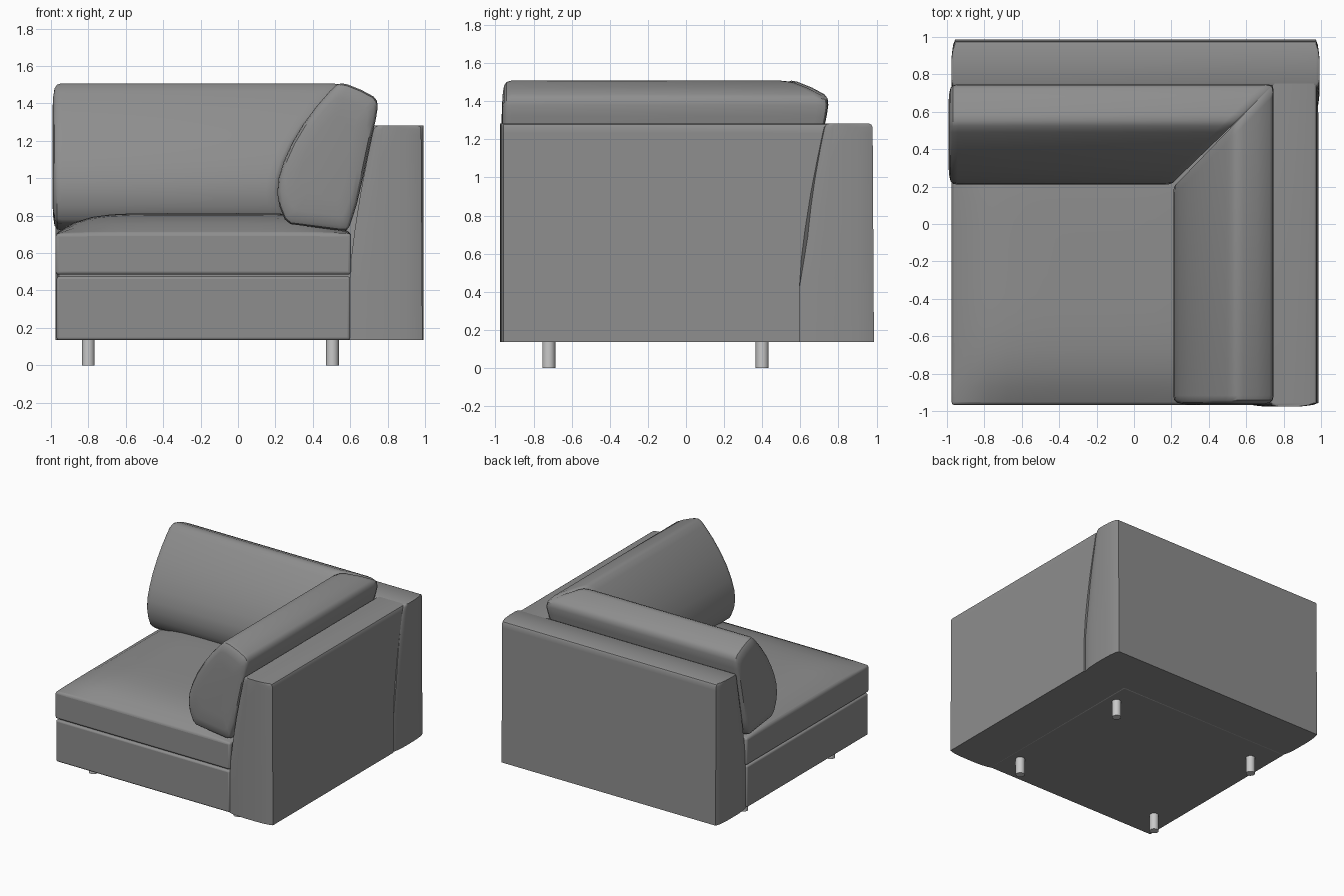
import bpy, bmesh
from mathutils import Vector

if "Cube" in bpy.data.objects:
    bpy.data.objects.remove(bpy.data.objects["Cube"], do_unlink=True)


def material(name, value):
    m = bpy.data.materials.new(name)
    m.use_nodes = True
    colour = (value, value, value, 1)
    m.diffuse_color = colour
    bsdf = m.node_tree.nodes["Principled BSDF"]
    bsdf.inputs["Base Color"].default_value = colour
    bsdf.inputs["Roughness"].default_value = 0.8
    return m


FABRIC = material("grey fabric", 0.27)
METAL = material("light metal", 0.58)


def finish(name, bm, mat, bevel=0, angle=0.6):
    bmesh.ops.recalc_face_normals(bm, faces=bm.faces)
    mesh = bpy.data.meshes.new(name)
    bm.to_mesh(mesh)
    bm.free()
    mesh.materials.append(mat)
    obj = bpy.data.objects.new(name, mesh)
    bpy.context.collection.objects.link(obj)
    if bevel:
        mod = obj.modifiers.new("Bevel", 'BEVEL')
        mod.width, mod.segments = bevel, 3
        mod.limit_method, mod.angle_limit = 'ANGLE', 0.8
    bpy.ops.object.select_all(action='DESELECT')
    obj.select_set(True)
    bpy.context.view_layer.objects.active = obj
    bpy.ops.object.shade_smooth_by_angle(angle=angle)
    return obj


def sweep(name, profile, rings, scale_height, along_x):
    """Loft a (across, height) profile through (position rule, scale) rings."""
    bm = bmesh.new()
    n = len(profile)
    mid_u = (min(p[0] for p in profile) + max(p[0] for p in profile)) / 2
    mid_z = (min(p[1] for p in profile) + max(p[1] for p in profile)) / 2
    loops = []
    for place, s in rings:
        loop = []
        for u, z in profile:
            t = place(u, z)
            across = mid_u + (u - mid_u) * s
            height = mid_z + (z - mid_z) * s if scale_height else z
            co = (t, across, height) if along_x else (across, t, height)
            loop.append(bm.verts.new(co))
        loops.append(loop)
    for a, b in zip(loops, loops[1:]):
        for i in range(n):
            j = (i + 1) % n
            bm.faces.new((a[i], a[j], b[j], b[i]))
    bm.faces.new(loops[0])
    bm.faces.new(loops[-1])
    return finish(name, bm, FABRIC)


def at(t):
    return lambda u, z: t


def block(name, low, high, cuts=0):
    """Box between two corners, its flat sides gridded in x and y."""
    bm = bmesh.new()
    bmesh.ops.create_cube(bm, size=1)
    low, high = Vector(low), Vector(high)
    for v in bm.verts:
        v.co = [l + (c + 0.5) * (h - l) for l, c, h in zip(low, v.co, high)]
    if cuts:
        edges = [e for e in bm.edges if abs(e.verts[0].co.z - e.verts[1].co.z) < 0.01]
        bmesh.ops.subdivide_edges(bm, edges=edges, cuts=cuts, use_grid_fill=True)
    return bm


# Base box under the seat
finish("seat_base", block("seat_base", (-0.97, -0.965, 0.135), (0.6, 0.6, 0.475)),
       FABRIC, bevel=0.014)

# Seat cushion with a domed top
bm = block("seat_cushion", (-0.975, -0.968, 0.485), (0.605, 0.61, 0.705), cuts=15)
for v in bm.verts:
    if v.co.z > 0.6:
        fx = 1 - abs((v.co.x + 0.185) / 0.79) ** 6
        fy = 1 - abs((v.co.y + 0.18) / 0.79) ** 5
        v.co.z += 0.108 * max(fx, 0) * max(fy, 0)
finish("seat_cushion", bm, FABRIC, bevel=0.016)

# Arm and back share one leaning profile, rounded at the top
inner = [(0.595, 0.135), (0.595, 0.42), (0.605, 0.57), (0.625, 0.73), (0.655, 0.92),
         (0.69, 1.1), (0.717, 1.23), (0.725, 1.263), (0.736, 1.277), (0.752, 1.283)]
outer = []
for i, (u, z) in enumerate(inner):
    tuck = 0.02 if i == 9 else 0.007 if i == 8 else 0
    outer.append((0.987 - 0.006 * z - tuck, z))
wall = inner + outer[::-1]
lean = {z: u for u, z in inner}
bulge = [(0, 0.3), (0.003, 0.6), (0.01, 0.85), (0.02, 1)]

rings = [(at(-0.977 + d), s) for d, s in bulge]
sweep("arm", wall, rings + [(lambda u, z: lean[z], 1)], False, False)
sweep("back", wall, rings + [(at(0.993 - d), s) for d, s in bulge[::-1]], False, True)

# Two wedge cushions that meet in a mitred corner
pillow = [(0.28, 0.755), (0.25, 0.78), (0.222, 0.85), (0.21, 0.92), (0.217, 1.0),
          (0.245, 1.09), (0.29, 1.19), (0.35, 1.29), (0.42, 1.385), (0.49, 1.465),
          (0.525, 1.498), (0.553, 1.508), (0.585, 1.502), (0.66, 1.472), (0.725, 1.437),
          (0.743, 1.415), (0.747, 1.38), (0.738, 1.32), (0.715, 1.22), (0.675, 1.03),
          (0.635, 0.86), (0.598, 0.745), (0.58, 0.722), (0.55, 0.72), (0.42, 0.737)]
soft = [(0, 0.55), (0.004, 0.8), (0.012, 0.93), (0.025, 0.98), (0.05, 1)]
mitre = [(lambda u, z: u - 0.06, 1), (lambda u, z: u - 0.02, 0.99),
         (lambda u, z: u - 0.004, 0.965)]
for name, start, along_x in (("side_cushion", -0.967, False), ("back_cushion", -0.993, True)):
    rings = [(at(start + d), s) for d, s in soft]
    sweep(name, pillow, rings + mitre, True, along_x)

# Four round legs
for side, x in (("right", -0.8), ("left", 0.505)):
    for end, y in (("front", -0.72), ("rear", 0.4)):
        bm = bmesh.new()
        bmesh.ops.create_cone(bm, cap_ends=True, segments=24, radius1=0.034,
                              radius2=0.034, depth=0.14)
        bmesh.ops.translate(bm, verts=bm.verts, vec=(x, y, 0.07))
        finish(f"{end}_{side}_leg", bm, METAL)
